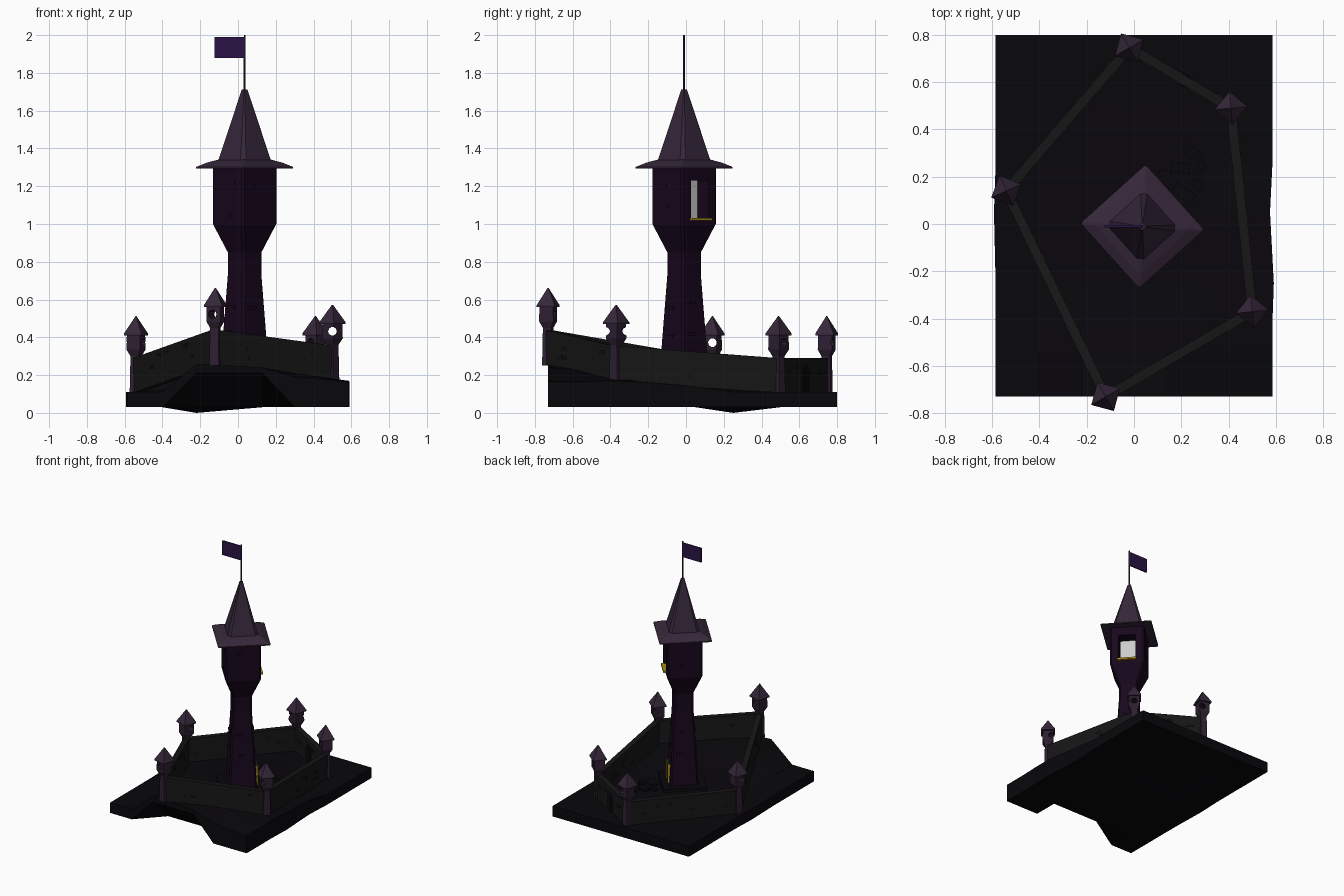
import bpy, bmesh, math, random
from math import sin, cos, radians as rad
from mathutils import Vector, Matrix

if "Cube" in bpy.data.objects:
    bpy.data.objects.remove(bpy.data.objects["Cube"])

random.seed(4)

def mat(name, c):
    m = bpy.data.materials.new(name)
    m.diffuse_color = (*c, 1)
    m.use_nodes = True
    m.node_tree.nodes["Principled BSDF"].inputs["Base Color"].default_value = m.diffuse_color
    return m

ROCK = mat("rock", (.0026, .0021, .0034))
STONE = mat("dark_stone", (.008, .008, .008))
PLUM = mat("plum_stone", (.009, .0022, .012))
TURRET = mat("turret_stone", (.027, .014, .032))
ROOF = mat("roof_tile", (.036, .02, .042))
FLAG = mat("flag_cloth", (.024, .007, .06))
GOLD = mat("gold", (.4, .27, .01))
PALE = mat("pale", (.6, .6, .58))

def make(name, bm, m):
    bmesh.ops.recalc_face_normals(bm, faces=bm.faces)
    me = bpy.data.meshes.new(name)
    bm.to_mesh(me)
    bm.free()
    me.materials.append(m)
    ob = bpy.data.objects.new(name, me)
    bpy.context.collection.objects.link(ob)
    return ob

def square(r, z, ch=0.0, a0=0.0, c=(0, 0)):
    """Square ring of corner radius r, first corner at angle a0, optional chamfer."""
    pts = []
    for i in range(4):
        a = a0 + i * math.pi / 2
        p = Vector((c[0] + r * cos(a), c[1] + r * sin(a), z))
        if ch:
            for s in (-1, 1):
                t = a + s * rad(135)
                pts.append(p + ch * Vector((cos(t), sin(t), 0)))
        else:
            pts.append(p)
    return pts

def loft(name, rings, m):
    bm = bmesh.new()
    vs = [[bm.verts.new(p) for p in r] for r in rings]
    n = len(rings[0])
    for a, b in zip(vs, vs[1:]):
        for i in range(n):
            bm.faces.new((a[i], a[(i + 1) % n], b[(i + 1) % n], b[i]))
    bm.faces.new(vs[0])
    bm.faces.new(vs[-1])
    return make(name, bm, m)

def boxes(name, items, m):
    """Each item: centre, size, z rotation."""
    bm = bmesh.new()
    for c, s, a in items:
        bmesh.ops.create_cube(bm, size=1, matrix=Matrix.Translation(c) @ Matrix.Rotation(a, 4, 'Z')
                              @ Matrix.Diagonal((*s, 1)))
    return make(name, bm, m)

def carve(ob, cutter):
    cutter.hide_render = True
    md = ob.modifiers.new("cut", 'BOOLEAN')
    md.object, md.solver = cutter, 'EXACT'
    dg = bpy.context.evaluated_depsgraph_get()
    dg.update()
    me = bpy.data.meshes.new_from_object(ob.evaluated_get(dg))
    ob.modifiers.clear()
    ob.data = me
    bpy.data.objects.remove(cutter)

# rocky ground: faceted slab, with a cave under the front edge
XS = [-.585, -.4, -.22, .13, .3, .585]
YS = [-.73, -.54, -.42, -.25, .05, .25, .5, .8]
TOP = [[.11, .11, .26, .24, .19, .165], [.11, .11, .22, .23, .21, .165],
       [.11, .12, .18, .205, .2, .17], [.11, .12, .15, .165, .17, .165],
       [.11, .12, .14, .14, .14, .14], [.11, .11, .12, .13, .12, .11], [.11] * 6, [.11] * 6]
NY = len(YS) - 1
bm = bmesh.new()
up, dn = [], []
for j, y in enumerate(YS):
    ru, rd = [], []
    for i, x in enumerate(XS):
        low = .21 if j == 0 and i in (2, 3) else 0 if (i, j) == (2, 5) else .03
        # the long sides wobble slightly
        x += {(5, 3): .006, (5, 4): -.01, (0, 4): -.007}.get((i, j), 0)
        ru.append(bm.verts.new((x, y, TOP[j][i])))
        rd.append(bm.verts.new((x, y, low)))
    up.append(ru)
    dn.append(rd)
for g in (up, dn):
    for j in range(NY):
        for i in range(5):
            bm.faces.new((g[j][i], g[j][i + 1], g[j + 1][i + 1], g[j + 1][i]))
rim = [(0, i) for i in range(5)] + [(j, 5) for j in range(NY)] \
    + [(NY, i) for i in range(5, 0, -1)] + [(j, 0) for j in range(NY, 0, -1)]
for (a, b), (c, d) in zip(rim, rim[1:] + rim[:1]):
    bm.faces.new((up[a][b], up[c][d], dn[c][d], dn[a][b]))
make("ground", bm, ROCK)

# curtain wall: x, y, base, wall top, turret corner angle, window direction
POSTS = [(-.12, -.73, .26, .44, 30, 65), (.5, -.37, .17, .355, 6, 90), (.41, .49, .11, .29, 5, 50),
         (-.02, .745, .11, .29, 30, 50), (-.54, .14, .11, .29, 24, 0)]
bricks = []
for k, (p, q) in enumerate(zip(POSTS, POSTS[1:] + POSTS[:1])):
    d = (Vector(q[:2]) - Vector(p[:2])).normalized()
    n = Vector((-d.y, d.x)) * .02
    rings = []
    for e in (p, q):
        v = Vector(e[:2])
        rings.append([(*(v + n), e[2] - .005), (*(v - n), e[2] - .005), (*(v - n), e[3]), (*(v + n), e[3])])
    loft(f"wall_{k + 1}", rings, STONE)
    for _ in range(6):
        t, f = random.uniform(.1, .9), random.uniform(.25, .85)
        c = [p[i] + (q[i] - p[i]) * t for i in range(4)]
        bricks.append(((c[0], c[1], c[2] + (c[3] - c[2]) * f),
                       (random.uniform(.025, .045), .05, .015), math.atan2(d.y, d.x)))
boxes("wall_bricks", bricks, STONE)

# corner turrets with a round window through each head
for k, (x, y, z, _, ang, win) in enumerate(POSTS):
    a = rad(ang)
    body = loft(f"turret_{k + 1}", [square(r, z + h, 0, a, (x, y)) for r, h in
                ((.037, -.01), (.032, .19), (.055, .225), (.053, .32))], TURRET)
    bm = bmesh.new()
    bmesh.ops.create_cone(bm, cap_ends=True, segments=10, radius1=.023, radius2=.023, depth=.2,
                          matrix=Matrix.Translation((x, y, z + .262)) @ Matrix.Rotation(rad(win), 4, 'Z')
                          @ Matrix.Rotation(math.pi / 2, 4, 'Y'))
    carve(body, make("cutter", bm, TURRET))
    loft(f"turret_roof_{k + 1}", [square(r, z + h, 0, a, (x, y)) for r, h in
         ((.07, .3), (.07, .31), (.003, .402))], ROOF)

# main tower
C, A = (.035, -.01), rad(-3)
FACE = A + rad(45)
def tower_pt(dist, side, z, a=FACE):
    return (C[0] + dist * cos(a) - side * sin(a), C[1] + dist * sin(a) + side * cos(a), z)

PROFILE = [(.147, .1), (.097, .73), (.097, .85), (.176, 1.0), (.176, 1.3)]
tower = loft("tower", [square(r, z, .012, A, C) for r, z in PROFILE], PLUM)
carve(tower, boxes("window_cutter", [(tower_pt(.1, 0, 1.125), (.14, .125, .21), FACE)], PLUM))
boxes("window_pane", [(tower_pt(.036, 0, 1.125), (.006, .122, .208), FACE)], PALE)
boxes("window_sill", [(tower_pt(.128, 0, 1.025), (.035, .14, .014), FACE)], GOLD)
loft("plinth", [square(.23, .09, 0, A, C), square(.22, .155, 0, A, C)], ROCK)

# tower door with gold frame
boxes("door", [(tower_pt(.095, 0, .225), (.025, .075, .15), FACE)], STONE)
boxes("door_frame", [(tower_pt(.097, s * .042, .22), (.03, .012, .14), FACE) for s in (-1, 1)]
      + [(tower_pt(.097, 0, .292), (.03, .096, .012), FACE)], GOLD)

# raised bricks on the tower faces
tb = []
for i in range(4):
    a = FACE + i * math.pi / 2
    for z, ap in ((.42, .084), (.56, .076), (1.07, .119), (1.22, .119)):
        if i == 0 and z > 1:
            continue
        z += random.uniform(-.03, .03)
        tb.append((tower_pt(ap, random.uniform(-.04, .04), z, a), (.02, random.uniform(.035, .06), .018), a))
boxes("tower_bricks", tb, PLUM)

# roof: flared eave, then steep spire
loft("tower_eave", [square(r, z, .008, A, C) for r, z in
     ((.17, 1.295), (.262, 1.294), (.262, 1.302), (.205, 1.325), (.14, 1.342))], ROOF)
loft("tower_spire", [square(r, z, ch, A, C) for r, z, ch in
     ((.155, 1.325, .02), (.15, 1.345, .02), (.017, 1.712, .003))], ROOF)

# pole and flag
bm = bmesh.new()
bmesh.ops.create_cone(bm, cap_ends=True, segments=6, radius1=.006, radius2=.005, depth=.3,
                      matrix=Matrix.Translation((*C, 1.85)))
make("flag_pole", bm, TURRET)
boxes("flag", [((-.045, C[1], 1.935), (.16, .01, .11), 0)], FLAG)

# path stones leading away from the tower door
boxes("path_stones", [((x, y, .128), (w, d, .03), rad(r)) for x, y, w, d, r in
      ((.197, .237, .08, .042, -10), (.25, .3, .08, .042, -40), (.265, .168, .05, .03, -50),
       (.205, .12, .1, .07, -32), (.285, .25, .04, .03, -60), (.13, .21, .05, .03, -15))], ROCK)

# arched gate in the back right wall
g, q = Vector(POSTS[2][:2]), Vector(POSTS[3][:2])
d = (q - g).normalized()
m = g.lerp(q, .5)
def arch(half, spring, depth):
    pts = [(-half, .1)] + [(-half * cos(t), spring + half * sin(t)) for t in
                           [i * math.pi / 6 for i in range(7)]] + [(half, .1)]
    n = Vector((-d.y, d.x)) * depth
    return [[(*(m + d * u + n * s), z) for u, z in pts] for s in (-1, 1)]
loft("gate_frame", arch(.042, .22, .024), STONE)
loft("gate_door", arch(.03, .22, .027), ROCK)
